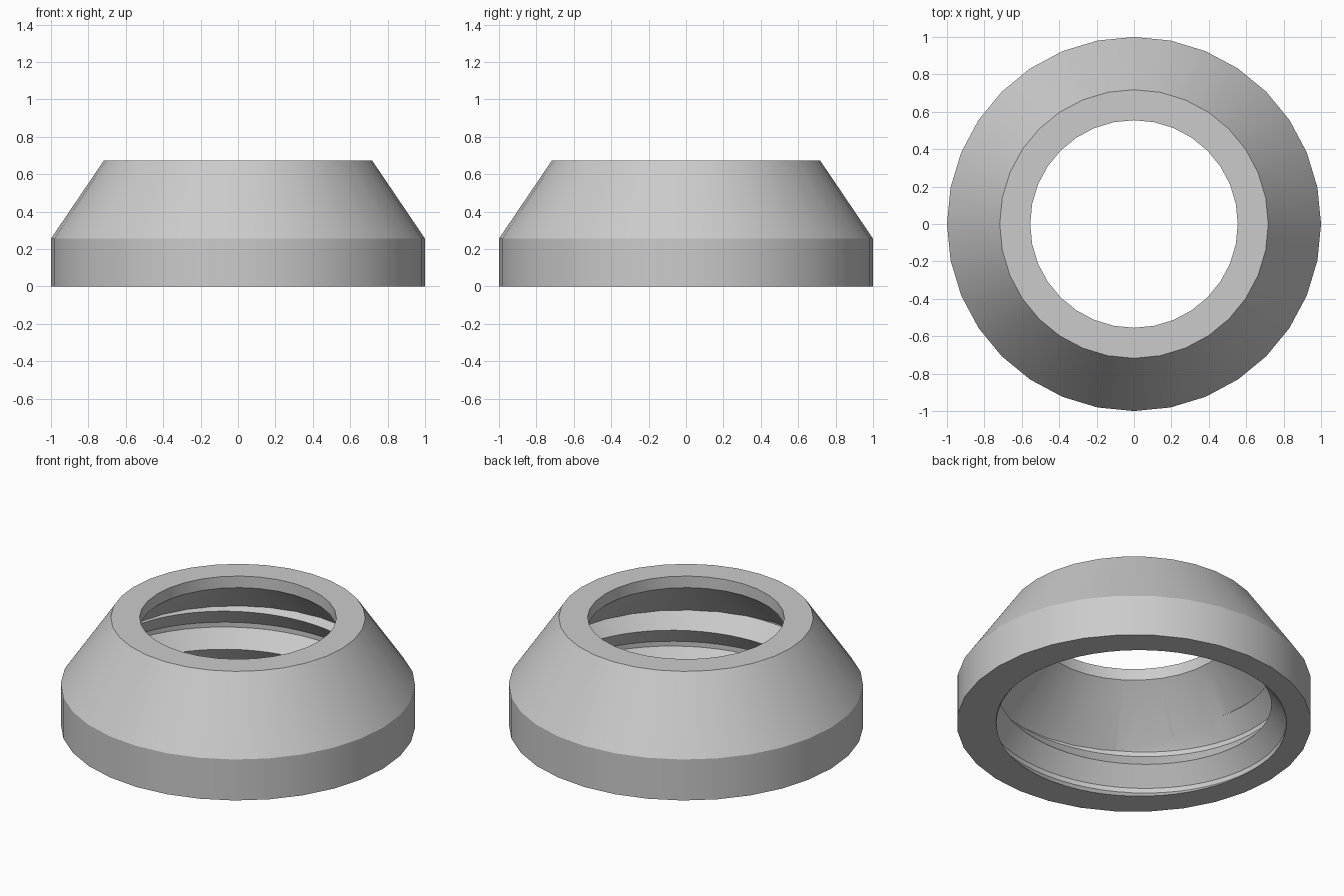
import bpy, bmesh, math

cube = bpy.data.objects.get("Cube")
if cube:
    bpy.data.objects.remove(cube)

SIDES = 32
PITCH = 0.237
CREST, ROOT = 0.775, 0.86

steel = bpy.data.materials.new("light grey metal")
steel.use_nodes = True
grey = (0.6, 0.6, 0.6, 1)
steel.diffuse_color = grey
steel.node_tree.nodes["Principled BSDF"].inputs["Base Color"].default_value = grey


def finish(bm, name):
    bmesh.ops.recalc_face_normals(bm, faces=bm.faces)
    mesh = bpy.data.meshes.new(name)
    bm.to_mesh(mesh)
    bm.free()
    mesh.materials.append(steel)
    obj = bpy.data.objects.new(name, mesh)
    bpy.context.collection.objects.link(obj)
    return obj


def lathe(name, profile):
    """Solid of revolution with flat end caps."""
    bm = bmesh.new()
    rings = []
    for r, z in profile:
        angles = [math.tau * i / SIDES for i in range(SIDES)]
        rings.append([bm.verts.new((r * math.cos(a), r * math.sin(a), z)) for a in angles])
    for low, high in zip(rings, rings[1:]):
        for i in range(SIDES):
            j = (i + 1) % SIDES
            bm.faces.new((low[i], low[j], high[j], high[i]))
    bm.faces.new(rings[0])
    bm.faces.new(rings[-1])
    return finish(bm, name)


def threaded_rod(name, columns=64, turns=5):
    """Right-handed helical rod: crest, flank, flat root, flank."""
    shape = [(CREST, 0), (ROOT, 0.099), (ROOT, 0.129)]
    n = len(shape)
    bm = bmesh.new()
    grid = []
    for i in range(columns):
        a = math.tau * i / columns
        start = PITCH * ((i / columns) + 0.125 - 2)
        col = []
        for k in range(n * turns + (n if i == 0 else 0) + 1):
            r, dz = shape[k % n]
            z = start + PITCH * (k // n) + dz
            col.append(bm.verts.new((r * math.cos(a), r * math.sin(a), z)))
        grid.append(col)
    for i in range(columns):
        j, shift = (i + 1, 0) if i + 1 < columns else (0, n)
        for k in range(n * turns):
            bm.faces.new((grid[i][k], grid[j][k + shift],
                          grid[j][k + shift + 1], grid[i][k + 1]))
    # Close both ends with fans around the axis
    edges = [e for e in bm.edges if e.is_boundary]
    bottom = bm.verts.new((0, 0, -0.4))
    top = bm.verts.new((0, 0, 0.95))
    for e in edges:
        centre = bottom if e.verts[0].co.z < 0.2 else top
        bm.faces.new((e.verts[0], e.verts[1], centre))
    return finish(bm, name)


def boolean(target, cutter, operation):
    mod = target.modifiers.new("cut", "BOOLEAN")
    mod.operation = operation
    mod.solver = "EXACT"
    mod.object = cutter
    bpy.context.view_layer.objects.active = target
    bpy.ops.object.modifier_apply(modifier=mod.name)
    bpy.data.objects.remove(cutter)


# Cylindrical skirt with a conical shoulder
collar = lathe("threaded_collar", [(1, 0), (1, 0.255), (0.718, 0.672)])

# Bore: narrow throat opening through an inner cone into the thread
bore = lathe("bore_cutter", [(1.3, -0.1), (1.3, -0.095), (0.555, 0.6), (0.555, 0.72)])
bore.hide_render = True
rod = threaded_rod("thread_cutter")
rod.hide_render = True
boolean(bore, rod, "INTERSECT")
boolean(collar, bore, "DIFFERENCE")

# Smooth round walls, crisp rims and thread edges
bpy.ops.object.select_all(action="DESELECT")
collar.select_set(True)
bpy.context.view_layer.objects.active = collar
bpy.ops.object.shade_smooth_by_angle(angle=math.radians(30))
